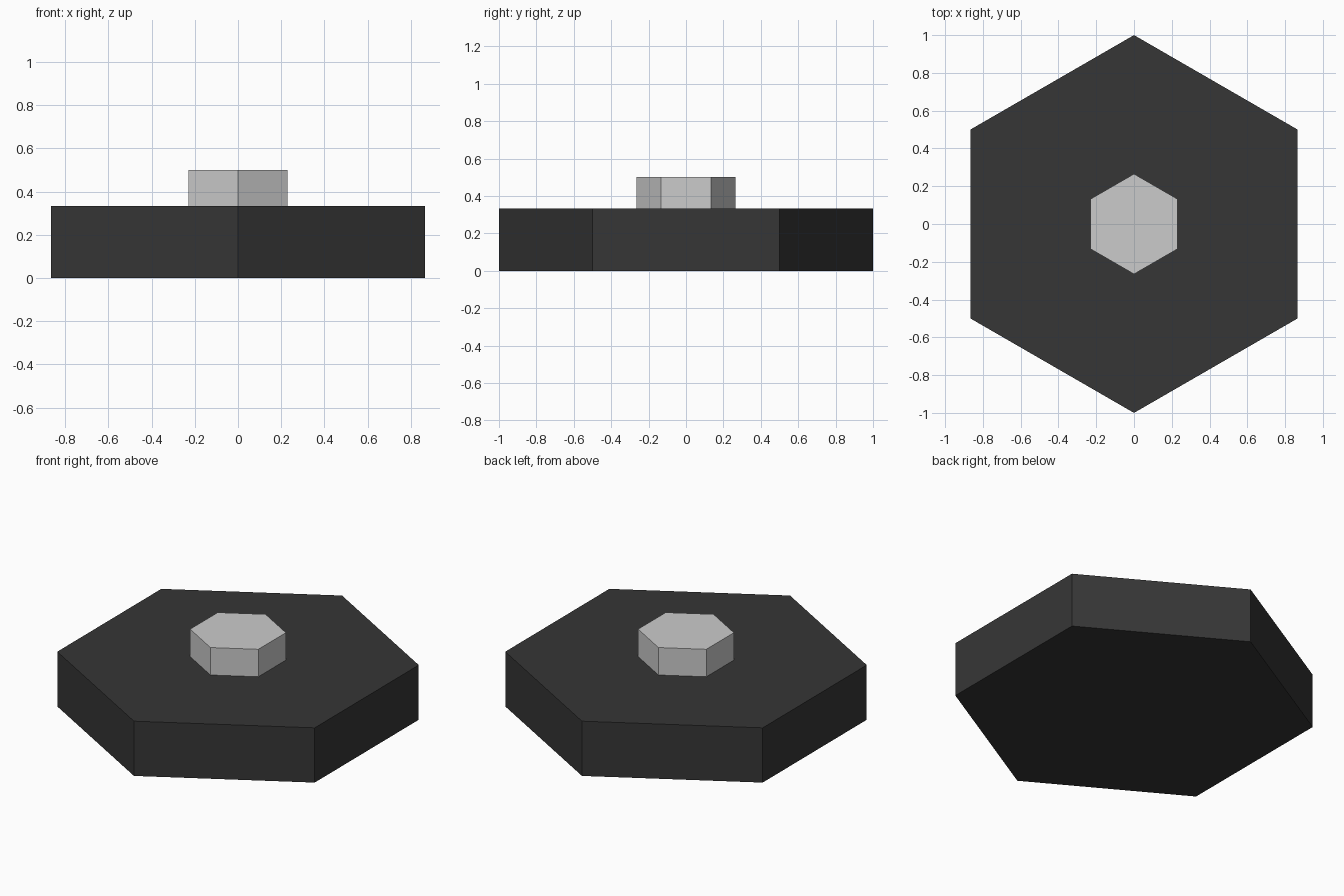
import bpy, bmesh, math

if "Cube" in bpy.data.objects:
    bpy.data.objects.remove(bpy.data.objects["Cube"])


def material(name, rgb):
    mat = bpy.data.materials.new(name)
    mat.diffuse_color = (*rgb, 1.0)
    mat.use_nodes = True
    mat.node_tree.nodes["Principled BSDF"].inputs["Base Color"].default_value = mat.diffuse_color
    return mat


def hex_prism(name, radius, z0, z1, mat):
    """Six-sided prism with corners pointing along +y and -y."""
    bm = bmesh.new()
    ring = [bm.verts.new((radius * math.sin(i * math.pi / 3),
                          radius * math.cos(i * math.pi / 3), z0)) for i in range(6)]
    base = bm.faces.new(ring)
    up = bmesh.ops.extrude_face_region(bm, geom=[base], use_keep_orig=True)
    verts = [v for v in up["geom"] if isinstance(v, bmesh.types.BMVert)]
    bmesh.ops.translate(bm, verts=verts, vec=(0, 0, z1 - z0))
    bmesh.ops.recalc_face_normals(bm, faces=bm.faces[:])
    mesh = bpy.data.meshes.new(name)
    bm.to_mesh(mesh)
    bm.free()
    mesh.materials.append(mat)
    obj = bpy.data.objects.new(name, mesh)
    bpy.context.collection.objects.link(obj)
    return obj


dark_grey = material("dark_grey", (0.037, 0.037, 0.037))
light_grey = material("light_grey", (0.60, 0.60, 0.60))

# Wide hexagonal base plate
hex_prism("base_plate", 1.0, 0.0, 0.333, dark_grey)
# Small hexagonal knob on top
hex_prism("centre_knob", 0.265, 0.333, 0.5, light_grey)
